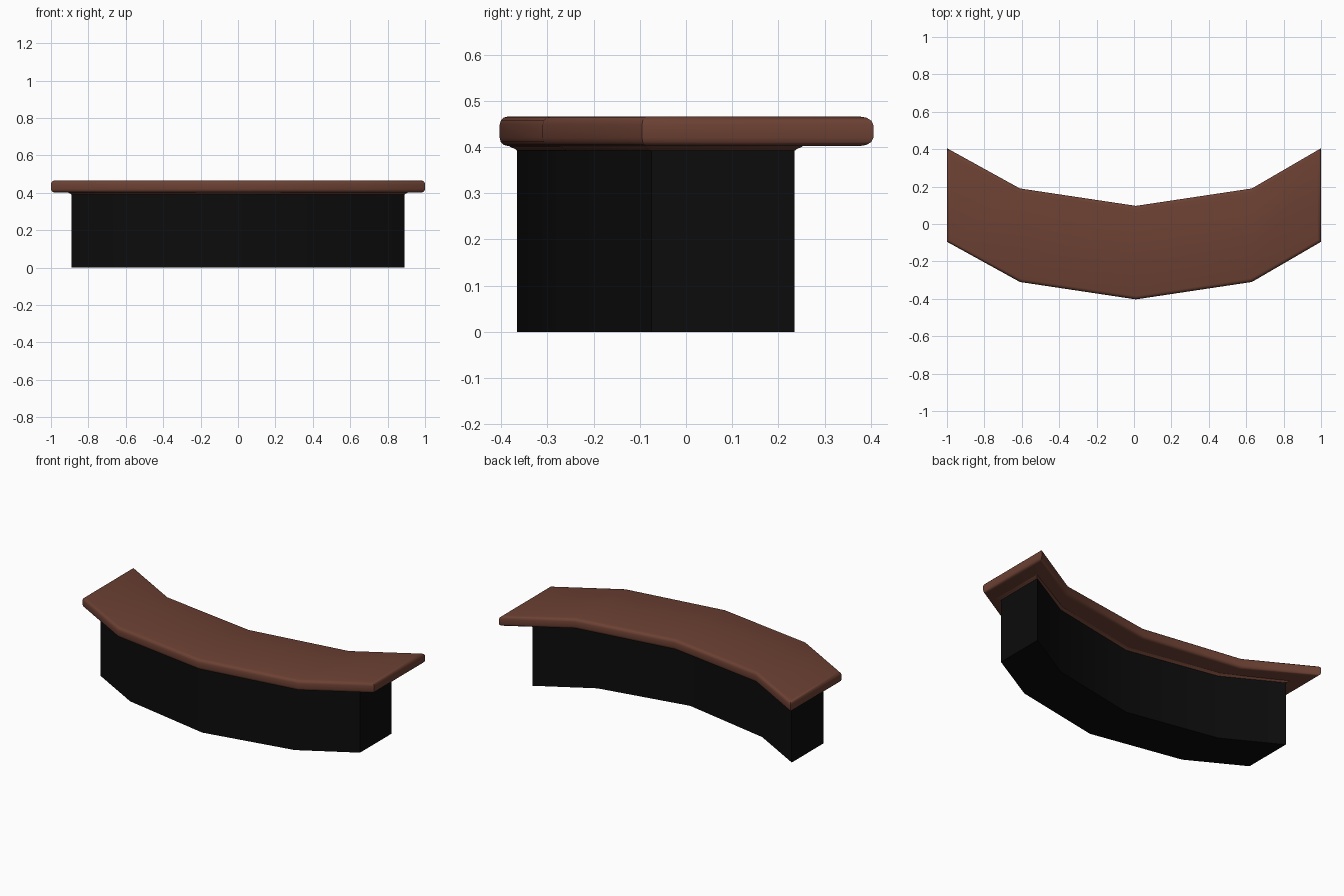
import bpy, bmesh, math

if "Cube" in bpy.data.objects:
    bpy.data.objects.remove(bpy.data.objects["Cube"])

def material(name, rgb):
    m = bpy.data.materials.new(name)
    m.diffuse_color = (*rgb, 1)
    m.use_nodes = True
    m.node_tree.nodes["Principled BSDF"].inputs["Base Color"].default_value = m.diffuse_color
    return m

brown = material("brown_wood", (0.15, 0.052, 0.033))
black = material("black_metal", (0.0035, 0.0035, 0.0035))

def outline(front, depth, grow=0.0):
    """Closed plan: front edge left to right, then back edge right to left."""
    last = len(front) - 1
    xs = [x + (-grow if i == 0 else grow if i == last else 0) for i, (x, _) in enumerate(front)]
    f = [(xs[i], y - grow) for i, (_, y) in enumerate(front)]
    b = [(xs[i], y + depth + grow) for i, (_, y) in enumerate(front)]
    return f + b[::-1]

def loft(name, rings, mat, bevel=0.0):
    """Skin a stack of (plan, z) rings, cap both ends, round the rims."""
    bm = bmesh.new()
    loops = [[bm.verts.new((x, y, z)) for x, y in plan] for plan, z in rings]
    n = len(loops[0])
    for a, b in zip(loops, loops[1:]):
        for i in range(n):
            j = (i + 1) % n
            bm.faces.new((a[i], a[j], b[j], b[i]))
    # caps as quad strips between front and back edge
    for loop, flip in ((loops[0], True), (loops[-1], False)):
        for i in range(n // 2 - 1):
            q = [loop[i], loop[i + 1], loop[n - 2 - i], loop[n - 1 - i]]
            bm.faces.new(q[::-1] if flip else q)
    bm.normal_update()
    if bevel:
        rim = [e for e in bm.edges if len(e.link_faces) == 2
               and e.calc_face_angle() > math.radians(60)
               and abs(e.verts[0].co.z - e.verts[1].co.z) < 1e-5]
        bmesh.ops.bevel(bm, geom=rim, offset=bevel, segments=3, profile=0.5, affect='EDGES')
    bmesh.ops.recalc_face_normals(bm, faces=bm.faces[:])
    me = bpy.data.meshes.new(name)
    bm.to_mesh(me)
    bm.free()
    me.materials.append(mat)
    ob = bpy.data.objects.new(name, me)
    bpy.context.collection.objects.link(ob)
    bpy.ops.object.select_all(action='DESELECT')
    ob.select_set(True)
    bpy.context.view_layer.objects.active = ob
    bpy.ops.object.shade_smooth_by_angle(angle=math.radians(35))
    return ob

# front edges of seat and base, bent in four segments
seat_front = [(-1, -0.095), (-0.61, -0.31), (0.01, -0.403), (0.63, -0.31), (1, -0.095)]
base_front = [(-0.89, -0.075), (-0.56, -0.257), (0.01, -0.365), (0.57, -0.257), (0.89, -0.075)]

# curved seat slab with rounded rims
seat = outline(seat_front, 0.5)
loft("seat", [(seat, 0.402), (seat, 0.466)], brown, 0.018)

# solid base
base = outline(base_front, 0.31)
loft("base", [(base, 0.0), (base, 0.398)], black)

# small flared lip where the seat meets the base
lip = [(outline(base_front, 0.31, g), z) for g, z in
       ((0.001, 0.392), (0.005, 0.396), (0.015, 0.400), (0.02, 0.404))]
loft("seat_lip", lip, brown)
